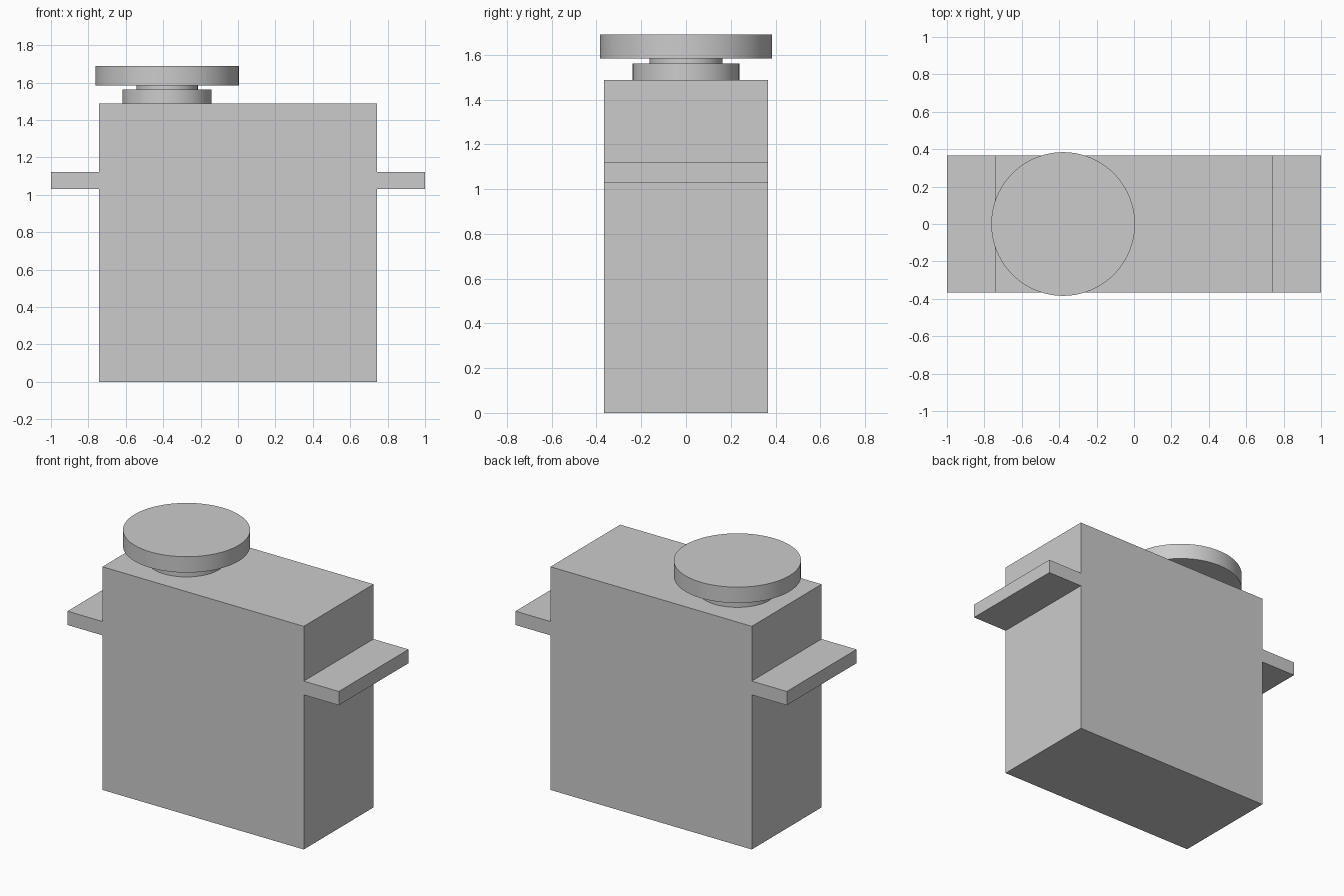
import bpy
import math

cube = bpy.data.objects.get("Cube")
if cube:
    bpy.data.objects.remove(cube, do_unlink=True)

# Single grey finish
grey = bpy.data.materials.new("light_grey")
grey.use_nodes = True
colour = (0.6, 0.6, 0.6, 1)
grey.diffuse_color = colour
grey.node_tree.nodes["Principled BSDF"].inputs["Base Color"].default_value = colour


def finish(name):
    obj = bpy.context.object
    obj.name = name
    obj.data.name = name
    obj.data.materials.append(grey)
    return obj


def box(name, x0, x1, z0, z1, depth):
    bpy.ops.mesh.primitive_cube_add(size=1, location=((x0 + x1) / 2, 0, (z0 + z1) / 2))
    bpy.context.object.scale = (x1 - x0, depth, z1 - z0)
    bpy.ops.object.transform_apply(location=False, rotation=False, scale=True)
    return finish(name)


def disc(name, radius, z0, z1):
    bpy.ops.mesh.primitive_cylinder_add(
        vertices=96, radius=radius, depth=z1 - z0, location=(SHAFT_X, 0, (z0 + z1) / 2))
    bpy.ops.object.shade_smooth_by_angle(angle=math.radians(30))
    return finish(name)


DEPTH = 0.734
HALF_WIDTH = 0.742
BODY_TOP = 1.487
SHAFT_X = -0.379

# Case with a mounting tab on each side
box("case", -HALF_WIDTH, HALF_WIDTH, 0, BODY_TOP, DEPTH)
box("left_mounting_tab", HALF_WIDTH, 1, 1.03, 1.122, DEPTH)
box("right_mounting_tab", -1, -HALF_WIDTH, 1.03, 1.122, DEPTH)

# Stepped output: collar, shaft and wheel
disc("output_collar", 0.238, BODY_TOP, 1.562)
disc("output_shaft", 0.164, 1.562, 1.584)
disc("output_wheel", 0.384, 1.584, 1.69)
